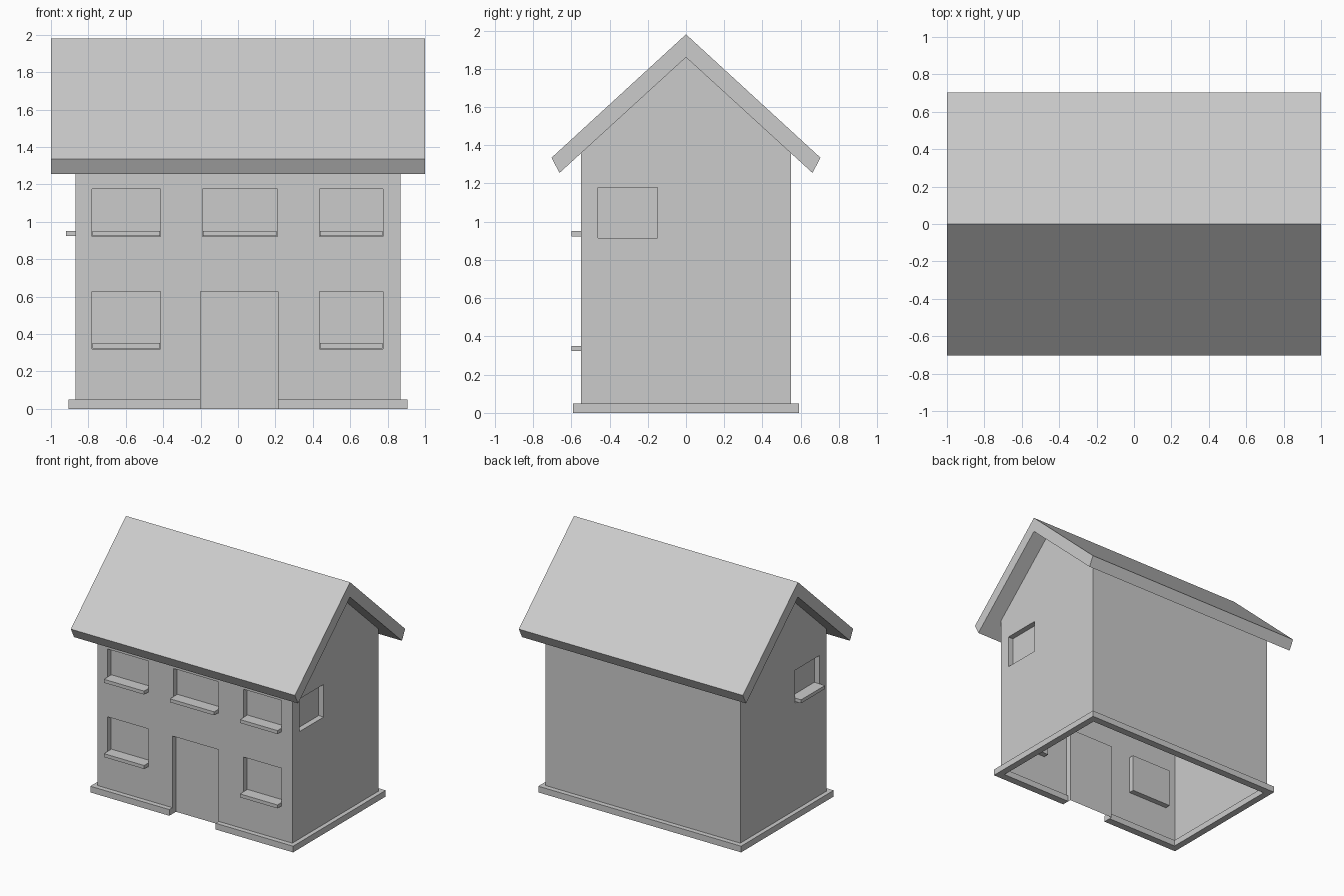
import bpy, bmesh
from mathutils import Vector

if "Cube" in bpy.data.objects:
    bpy.data.objects.remove(bpy.data.objects["Cube"])

W, D = 0.87, 0.55          # half width and half depth of the walls
RECESS, SILL_OUT = 0.045, 0.05


def prism(name, points, direction):
    """Extrude a closed polygon along a direction into a solid object."""
    bm = bmesh.new()
    face = bm.faces.new([bm.verts.new(p) for p in points])
    ext = bmesh.ops.extrude_face_region(bm, geom=[face], use_keep_orig=True)
    moved = [v for v in ext["geom"] if isinstance(v, bmesh.types.BMVert)]
    bmesh.ops.translate(bm, verts=moved, vec=Vector(direction))
    bmesh.ops.recalc_face_normals(bm, faces=bm.faces[:])
    mesh = bpy.data.meshes.new(name)
    bm.to_mesh(mesh)
    bm.free()
    obj = bpy.data.objects.new(name, mesh)
    bpy.context.collection.objects.link(obj)
    return obj


def box(name, x0, x1, y0, y1, z0, z1):
    return prism(name, [(x0, y0, z0), (x1, y0, z0), (x1, y1, z0), (x0, y1, z0)],
                 (0, 0, z1 - z0))


cutters = []

# Front windows: recess plus a projecting sill
lower, upper = (0.32, 0.628), (0.92, 1.175)
left, middle, right = (-0.78, -0.415), (-0.19, 0.21), (0.435, 0.775)
for i, ((x0, x1), (z0, z1)) in enumerate([(left, lower), (right, lower), (left, upper),
                                          (middle, upper), (right, upper)]):
    cutters.append(box(f"window_cutter_{i}", x0, x1, -D - 0.1, -D + RECESS, z0, z1))
    box(f"window_sill_{i}", x0 + 0.003, x1 - 0.003, -D - SILL_OUT, -D + RECESS,
        z0 + 0.003, z0 + 0.031)

# Side windows, with a sill on the left one only
for side in (-1, 1):
    x0, x1 = sorted((side * (W - RECESS), side * (W + 0.1)))
    cutters.append(box("side_window_cutter", x0, x1, -0.46, -0.15, 0.915, 1.178))
box("side_window_sill", -W - SILL_OUT, -W + RECESS, -0.457, -0.153, 0.923, 0.951)

# Door recess
cutters.append(box("door_cutter", -0.2, 0.213, -D - 0.1, -D + RECESS, -0.1, 0.628))

# Walls: gabled solid with recesses cut in, left open underneath
walls = prism("walls", [(-W, -D, 0), (-W, D, 0), (-W, D, 1.36), (-W, 0, 1.86), (-W, -D, 1.36)],
              (2 * W, 0, 0))
for c in cutters:
    c.hide_render = True
    mod = walls.modifiers.new("cut", 'BOOLEAN')
    mod.operation, mod.solver, mod.object = 'DIFFERENCE', 'EXACT', c
bpy.context.view_layer.update()
mesh = bpy.data.meshes.new_from_object(walls.evaluated_get(bpy.context.evaluated_depsgraph_get()))
walls.modifiers.clear()
walls.data = mesh
for c in cutters:
    bpy.data.objects.remove(c)
bm = bmesh.new()
bm.from_mesh(mesh)
floor = [f for f in bm.faces if all(abs(v.co.z) < 1e-4 for v in f.verts)]
bmesh.ops.delete(bm, geom=floor, context='FACES')
bm.to_mesh(mesh)
bm.free()

# Plinth: a ring around the foot of the walls, interrupted at the door
ox, oy, ix, iy = 0.905, 0.59, 0.85, 0.53
outline = [(-0.2, -oy), (-ox, -oy), (-ox, oy), (ox, oy), (ox, -oy), (0.213, -oy),
           (0.213, -iy), (ix, -iy), (ix, iy), (-ix, iy), (-ix, -iy), (-0.2, -iy)]
prism("plinth", [(x, y, 0) for x, y in outline], (0, 0, 0.05))

# Roof: two sloping slabs as one chevron
chevron = [(0, 1.98), (0.703, 1.335), (0.662, 1.255), (0, 1.86), (-0.662, 1.255), (-0.703, 1.335)]
prism("roof", [(-1, y, z) for y, z in chevron], (2, 0, 0))
